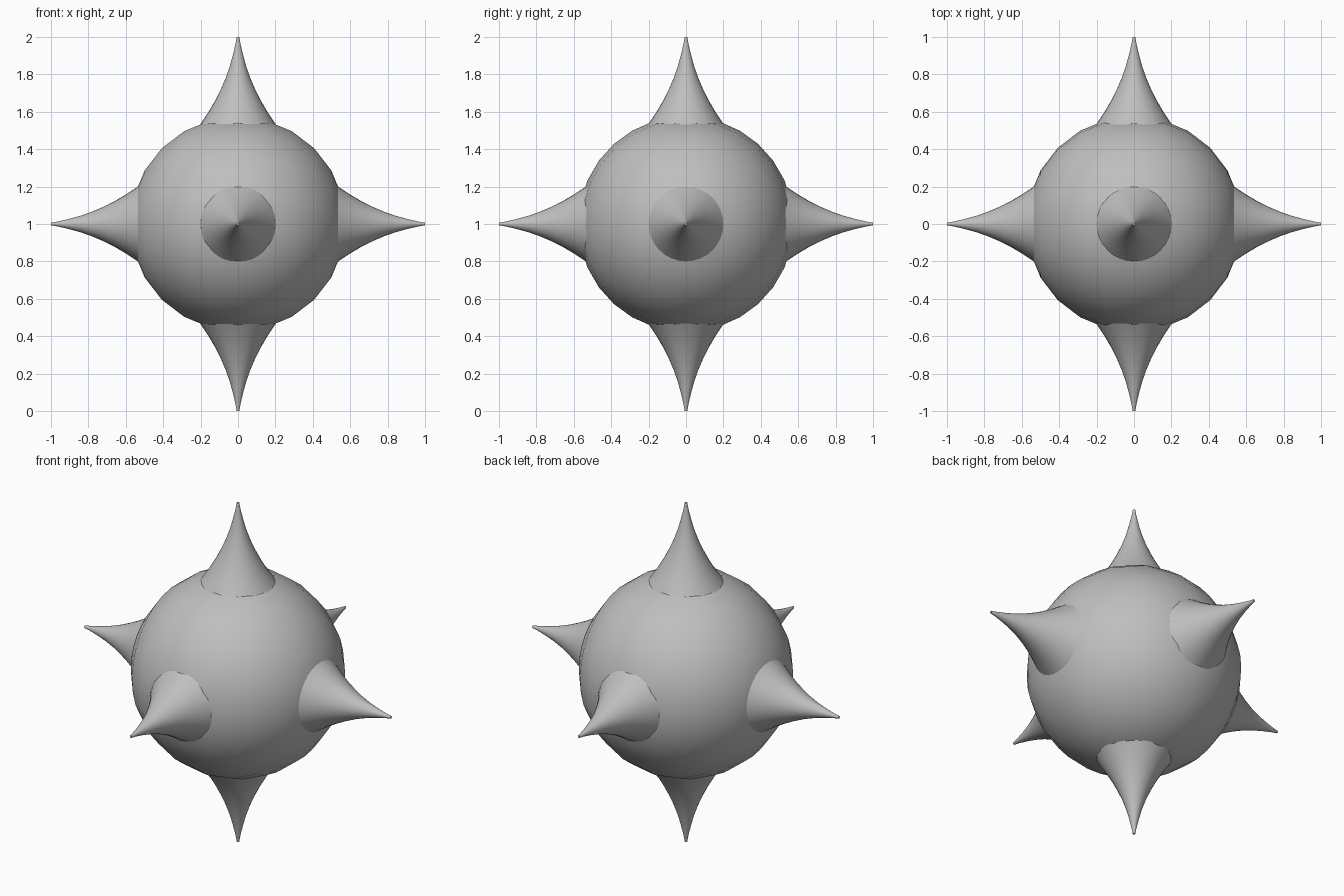
import bpy, bmesh, math
from mathutils import Matrix, Vector

cube = bpy.data.objects.get("Cube")
if cube:
    bpy.data.objects.remove(cube, do_unlink=True)

CENTRE = Vector((0, 0, 1))

grey = bpy.data.materials.new("plain_grey")
grey.use_nodes = True
grey.diffuse_color = (0.52, 0.52, 0.52, 1)
grey.node_tree.nodes["Principled BSDF"].inputs["Base Color"].default_value = grey.diffuse_color


def finish(name, bm):
    """Turn a bmesh into a smooth-shaded object at the centre of the ball."""
    bmesh.ops.recalc_face_normals(bm, faces=bm.faces)
    mesh = bpy.data.meshes.new(name)
    bm.to_mesh(mesh)
    bm.free()
    mesh.materials.append(grey)
    obj = bpy.data.objects.new(name, mesh)
    obj.location = CENTRE
    bpy.context.collection.objects.link(obj)
    bpy.ops.object.select_all(action="DESELECT")
    obj.select_set(True)
    bpy.context.view_layer.objects.active = obj
    bpy.ops.object.shade_smooth_by_angle(angle=math.radians(40))


# Ball, with its poles on the x axis
bm = bmesh.new()
bmesh.ops.create_uvsphere(bm, u_segments=30, v_segments=12, radius=0.576,
                          matrix=Matrix.Rotation(math.pi / 2, 4, "Y"))
finish("ball", bm)

# Spike profile: distance from the centre, radius
PROFILE = [(0.5, 0.225), (0.535, 0.2), (0.6, 0.157), (0.66, 0.122), (0.72, 0.092),
           (0.78, 0.066), (0.84, 0.045), (0.9, 0.028), (0.96, 0.014), (1, 0.007)]
SIDES = 32


def spike(name, direction):
    """Concave spike with a small blunt tip, pointing along direction."""
    bm = bmesh.new()
    rings = []
    for dist, radius in PROFILE:
        rings.append([bm.verts.new((radius * math.cos(a), radius * math.sin(a), dist))
                      for a in (math.tau * i / SIDES for i in range(SIDES))])
    for low, high in zip(rings, rings[1:]):
        for i in range(SIDES):
            j = (i + 1) % SIDES
            bm.faces.new((low[i], low[j], high[j], high[i]))
    bm.faces.new(rings[0][::-1])
    bm.faces.new(rings[-1])
    turn = Vector((0, 0, 1)).rotation_difference(Vector(direction))
    bm.transform(turn.to_matrix().to_4x4())
    finish(name, bm)


# One spike along each axis direction
for name, direction in {
    "top_spike": (0, 0, 1), "bottom_spike": (0, 0, -1),
    "left_spike": (1, 0, 0), "right_spike": (-1, 0, 0),
    "front_spike": (0, -1, 0), "back_spike": (0, 1, 0),
}.items():
    spike(name, direction)
